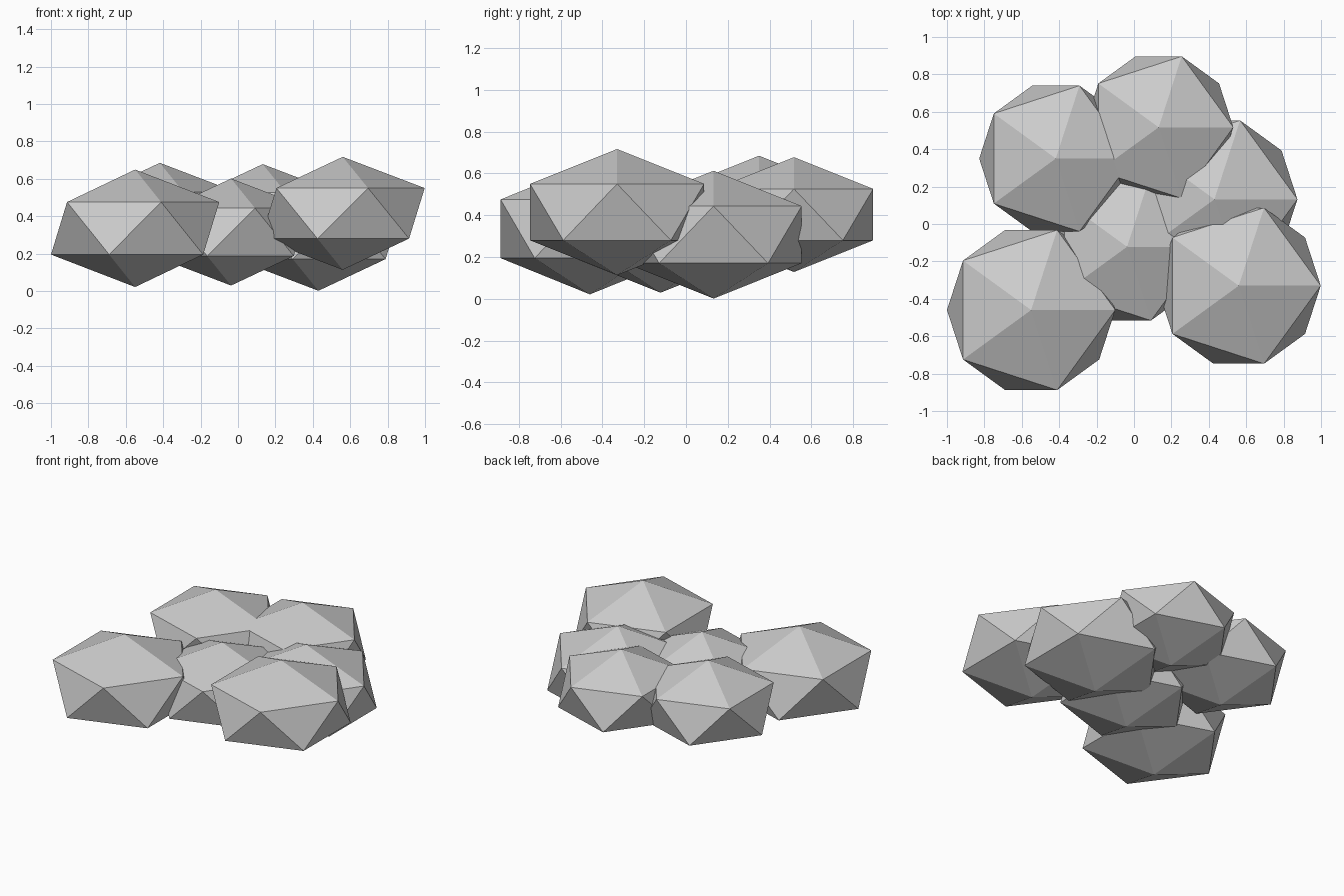
import bpy

if "Cube" in bpy.data.objects:
    bpy.data.objects.remove(bpy.data.objects["Cube"])

# Each pebble is a flattened low-poly ball: name, centre, horizontal radius, vertical radius
pebbles = [
    ("front_left_rock", (-0.55, -0.46, 0.335), 0.503, 0.314),
    ("front_right_rock", (0.56, -0.33, 0.415), 0.490, 0.302),
    ("back_left_rock", (-0.418, 0.35, 0.402), 0.458, 0.283),
    ("back_rock", (0.132, 0.517, 0.403), 0.446, 0.275),
    ("right_rock", (0.43, 0.132, 0.307), 0.496, 0.306),
    ("centre_rock", (-0.037, -0.122, 0.315), 0.463, 0.286),
]

for name, centre, radius, half_height in pebbles:
    bpy.ops.mesh.primitive_ico_sphere_add(subdivisions=1, radius=1, location=centre)
    rock = bpy.context.object
    rock.name = name
    rock.scale = (radius, radius, half_height)
    bpy.ops.object.transform_apply(location=False, rotation=False, scale=True)
    bpy.ops.object.shade_flat()
